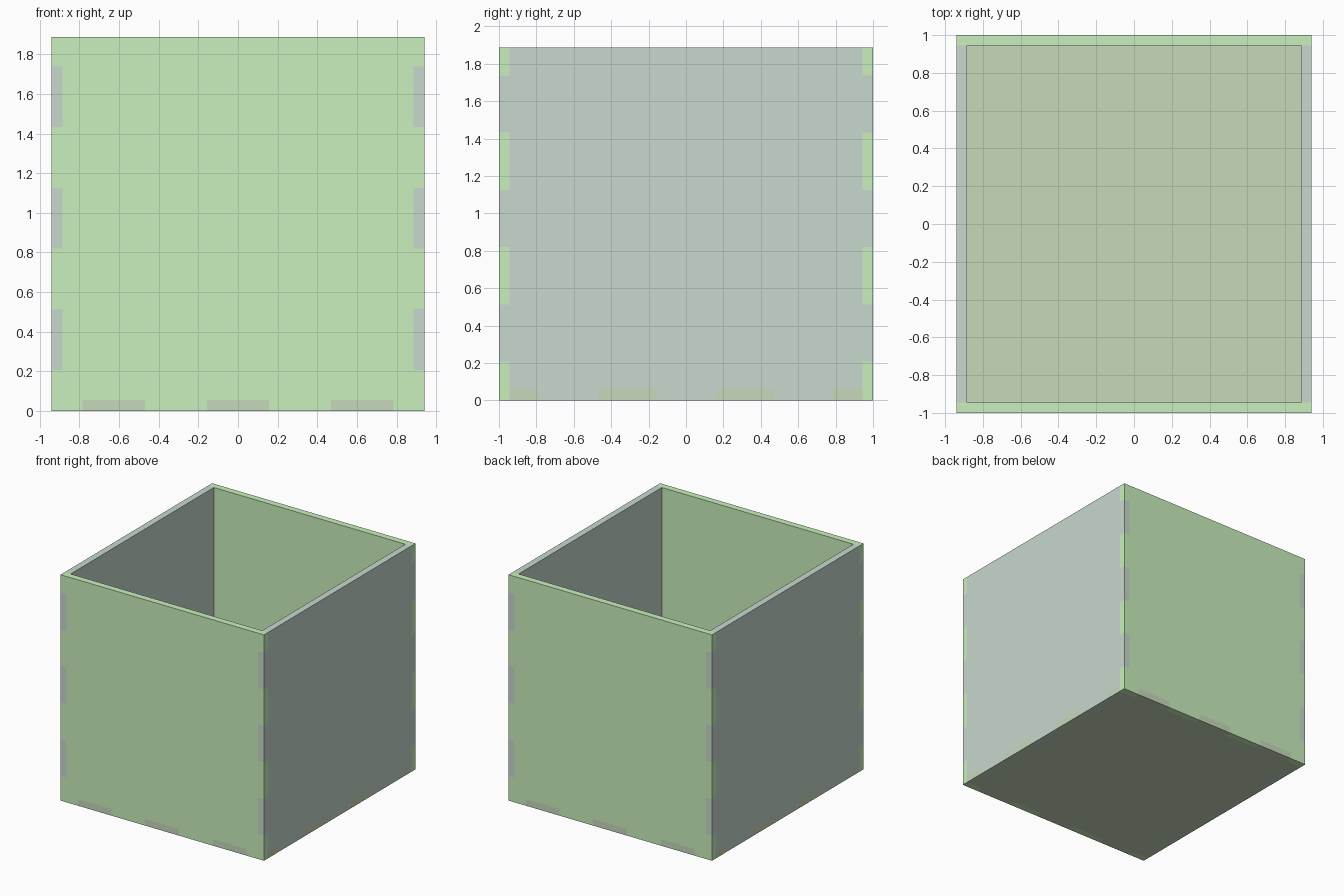
import bpy, bmesh
from mathutils import Vector

if "Cube" in bpy.data.objects:
    bpy.data.objects.remove(bpy.data.objects["Cube"])

X, Y, H, T = 0.94, 1.0, 1.887, 0.055      # half width, half depth, height, sheet thickness
Z = [0.208, 0.514, 0.82, 1.126, 1.432, 1.738]   # corner finger joints
A, B, C = 0.157, 0.468, 0.785              # base finger joints


def material(name, rgb):
    m = bpy.data.materials.new(name)
    m.diffuse_color = (*rgb, 1)
    m.use_nodes = True
    m.node_tree.nodes["Principled BSDF"].inputs["Base Color"].default_value = m.diffuse_color
    return m


def panel(name, outline, place, direction, mat):
    """Extrude a 2D outline by the sheet thickness."""
    bm = bmesh.new()
    face = bm.faces.new([bm.verts.new(place(a, b)) for a, b in outline])
    ext = bmesh.ops.extrude_face_region(bm, geom=[face])
    moved = [v for v in ext["geom"] if isinstance(v, bmesh.types.BMVert)]
    bmesh.ops.translate(bm, verts=moved, vec=Vector(direction) * T)
    bmesh.ops.recalc_face_normals(bm, faces=bm.faces)
    mesh = bpy.data.meshes.new(name)
    bm.to_mesh(mesh)
    bm.free()
    mesh.materials.append(mat)
    ob = bpy.data.objects.new(name, mesh)
    bpy.context.collection.objects.link(ob)


def mirror(half):
    return half + [(-a, b) for a, b in reversed(half)]


def fingers(first, second):
    """Stepped vertical edge alternating between two offsets."""
    pts = []
    for i, z in enumerate(Z):
        pair = (first, second) if i % 2 == 0 else (second, first)
        pts += [(pair[0], z), (pair[1], z)]
    return pts + [(first, H)]


front_mat = material("front_green", (0.59, 0.87, 0.51))
side_mat = material("side_grey_green", (0.58, 0.69, 0.61))
base_mat = material("base_olive", (0.58, 0.69, 0.50))

# Front and back walls
wall = mirror([(A, T), (A, 0), (B, 0), (B, T), (C, T), (C, 0), (X, 0)] + fingers(X, X - T))
for name, s in (("front_wall", -1), ("back_wall", 1)):
    panel(name, wall, lambda a, b: (a, s * Y, b), (0, -s, 0), front_mat)

# Left and right walls, interlocking with the front and back
side = mirror([(A, 0), (A, T), (B, T), (B, 0), (C, 0), (C, T), (Y - T, T)] + fingers(Y - T, Y))
for name, s in (("left_wall", -1), ("right_wall", 1)):
    panel(name, side, lambda a, b: (s * X, a, b), (-s, 0, 0), side_mat)

# Base with tabs on all four edges
quarter = [(A, Y), (A, Y - T), (B, Y - T), (B, Y), (C, Y), (C, Y - T), (X, Y - T),
           (X, C), (X - T, C), (X - T, B), (X, B), (X, A), (X - T, A)]
half = quarter + [(a, -b) for a, b in reversed(quarter)]
panel("base", mirror(half), lambda a, b: (a, b, 0), (0, 0, 1), base_mat)
